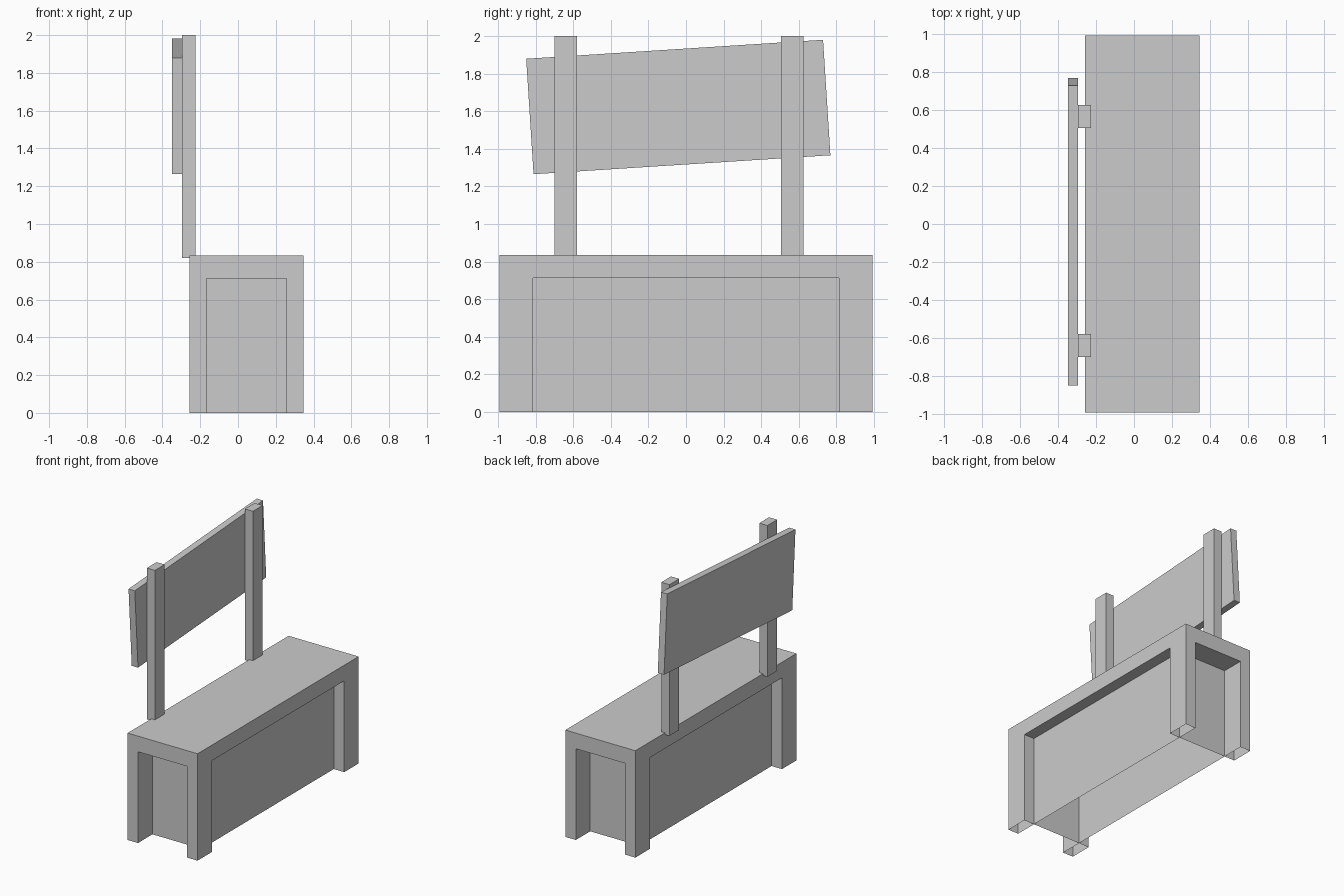
import bpy, bmesh, math
from mathutils import Vector, Matrix

if "Cube" in bpy.data.objects:
    bpy.data.objects.remove(bpy.data.objects["Cube"])


def add_object(name, bm):
    bmesh.ops.recalc_face_normals(bm, faces=bm.faces)
    mesh = bpy.data.meshes.new(name)
    bm.to_mesh(mesh)
    bm.free()
    obj = bpy.data.objects.new(name, mesh)
    bpy.context.collection.objects.link(obj)
    return obj


def box_bmesh(lo, hi):
    lo, hi = Vector(lo), Vector(hi)
    bm = bmesh.new()
    bmesh.ops.create_cube(bm, size=1)
    bmesh.ops.scale(bm, vec=hi - lo, verts=bm.verts)
    bmesh.ops.translate(bm, vec=(lo + hi) / 2, verts=bm.verts)
    return bm


# Bench base: hollow shell, open underneath, with a recess in all four sides
X0, X1, Y, TOP = -0.258, 0.346, 0.993, 0.834
LEG_X, LEG_Y, RECESS_TOP = 0.09, 0.178, 0.712
bm = box_bmesh((X0, -Y, 0), (X1, Y, TOP))
cuts = [((X0 + LEG_X, 0, 0), (1, 0, 0)), ((X1 - LEG_X, 0, 0), (1, 0, 0)),
        ((0, -Y + LEG_Y, 0), (0, 1, 0)), ((0, Y - LEG_Y, 0), (0, 1, 0)),
        ((0, 0, RECESS_TOP), (0, 0, 1))]
for co, no in cuts:
    bmesh.ops.bisect_plane(bm, geom=bm.verts[:] + bm.edges[:] + bm.faces[:],
                           plane_co=co, plane_no=no)

# Push the middle panel of each side inward by one leg thickness
bm.normal_update()
xm = (X0 + X1) / 2
panels = []
for f in bm.faces:
    c = f.calc_center_median()
    n = f.normal
    if abs(n.z) < 0.5 and c.z < RECESS_TOP:
        if (abs(n.x) > 0.5 and abs(c.y) < 0.01) or (abs(n.y) > 0.5 and abs(c.x - xm) < 0.01):
            panels.append((f, n.copy()))
for f, n in panels:
    new = bmesh.ops.extrude_face_region(bm, geom=[f])["geom"]
    verts = [g for g in new if isinstance(g, bmesh.types.BMVert)]
    depth = LEG_X if abs(n.x) > 0.5 else LEG_Y
    bmesh.ops.translate(bm, vec=-n * depth, verts=verts)
    if f.is_valid:
        bm.faces.remove(f)

# Open the underside and clean up the flat cuts
floor = [f for f in bm.faces if all(v.co.z < 1e-4 for v in f.verts)]
bmesh.ops.delete(bm, geom=floor, context='FACES')
bmesh.ops.recalc_face_normals(bm, faces=bm.faces)
bmesh.ops.dissolve_limit(bm, angle_limit=math.radians(1), verts=bm.verts, edges=bm.edges)
add_object("bench_base", bm)

# Upright posts
for name, y in (("post_near", -0.641), ("post_far", 0.567)):
    add_object(name, box_bmesh((-0.296, y - 0.06, 0.82), (-0.226, y + 0.06, 2.0)))

# Tilted back board
bm = box_bmesh((-0.027, -0.792, -0.308), (0.027, 0.792, 0.308))
bmesh.ops.transform(bm, verts=bm.verts, matrix=Matrix.Translation((-0.322, -0.041, 1.623))
                    @ Matrix.Rotation(math.radians(3.65), 4, 'X'))
add_object("back_board", bm)
